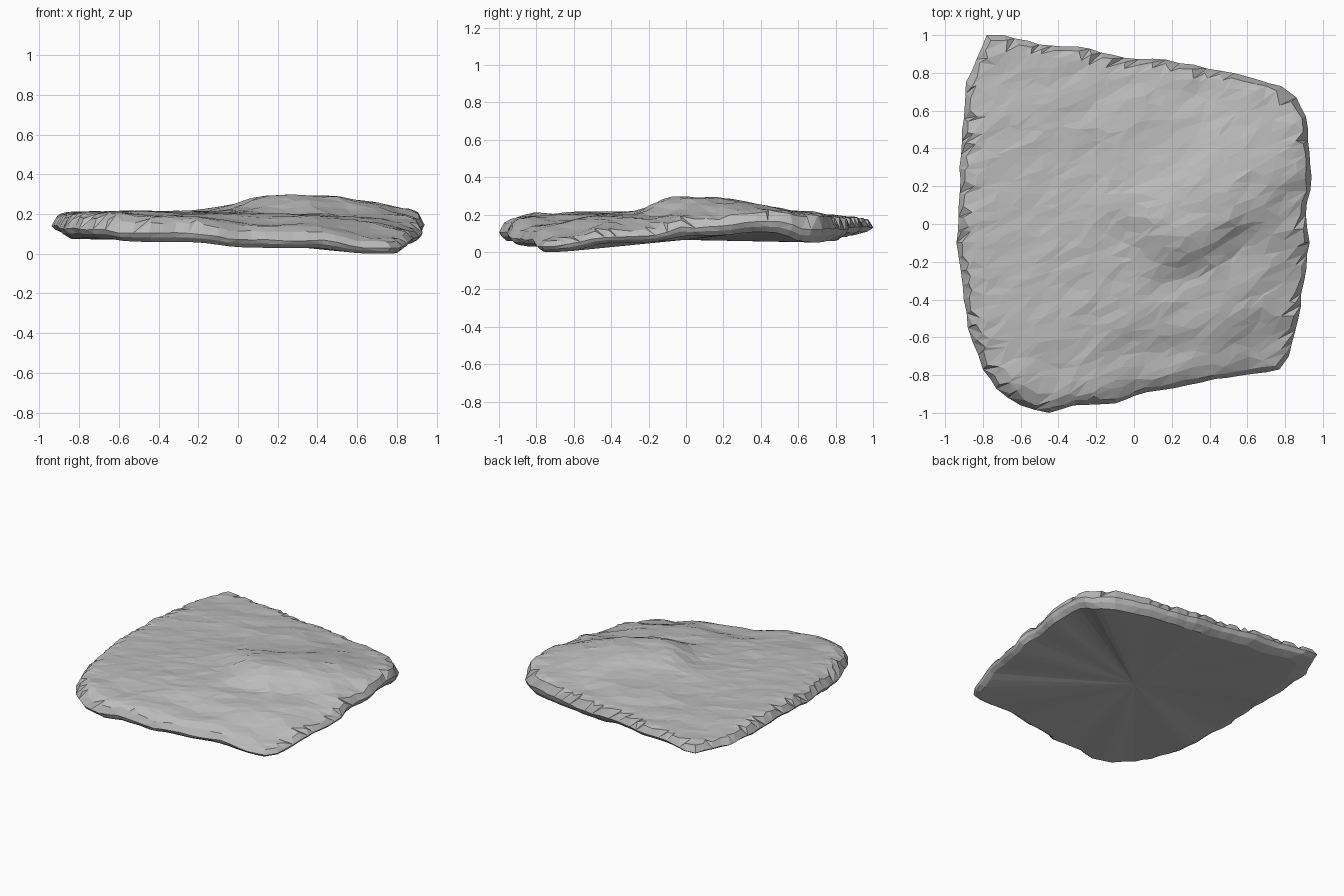
import bpy
import bmesh
import random
from math import radians, sqrt
from mathutils import Vector, Matrix, geometry, noise

random.seed(4)
cube = bpy.data.objects.get("Cube")
if cube:
    bpy.data.objects.remove(cube)

# Plan outline of the slab
OUTLINE = [(-.78, 1), (-.69, 1), (-.5, .95), (-.3, .94), (-.05, .88), (.17, .87),
           (.6, .78), (.78, .73), (.86, .67), (.91, .57), (.94, .25), (.91, .05),
           (.93, -.1), (.87, -.5), (.82, -.7), (.77, -.77), (.43, -.82), (0, -.91),
           (-.1, -.95), (-.32, -.96), (-.45, -1), (-.6, -.96), (-.73, -.87),
           (-.8, -.77), (-.88, -.55), (-.94, -.1), (-.91, .5), (-.89, .75)]
# Height samples: x, y, top, underside
SAMPLES = [(-.8, .95, .18, .09), (-.2, .9, .19, .08), (.3, .82, .19, .06),
           (.8, .7, .2, .05), (.9, .42, .23, .11), (.9, .1, .19, .09),
           (.88, -.3, .13, .05), (.76, -.75, .08, 0), (.2, -.85, .14, .03),
           (-.45, -.95, .19, .06), (-.75, -.8, .21, .08), (-.9, 0, .21, .1),
           (-.5, -.4, .215, .06), (-.4, .4, .2, .06), (.25, -.04, .3, .06),
           (.45, .1, .3, .06), (.65, .22, .265, .06), (.3, -.35, .195, .06),
           (.62, -.2, .18, .06), (.1, .5, .225, .06), (-.1, -.25, .21, .06)]
GRAIN = Matrix.Rotation(radians(-28), 2)


def heights(p):
    """Blend the top and underside heights around a plan position."""
    top = low = total = 0
    for x, y, t, b in SAMPLES:
        w = 1 / ((p.x - x) ** 2 + (p.y - y) ** 2 + .015) ** 2
        top, low, total = top + w * t, low + w * b, total + w
    return top / total, low / total


def to_grain(p):
    q = GRAIN @ p
    return Vector((q.x, q.y * 2))


def from_grain(q):
    return GRAIN.transposed() @ Vector((q.x, q.y / 2))


def edge_distance(p, loop):
    best = 9
    for a, b in zip(loop, loop[1:] + loop[:1]):
        t = max(0, min(1, (p - a).dot(b - a) / (b - a).length_squared))
        best = min(best, (p - a.lerp(b, t)).length)
    return best


# Subdivided, slightly chipped outline
corners = [Vector(c) for c in OUTLINE]
rim = []
for a, b in zip(corners, corners[1:] + corners[:1]):
    steps = max(1, round((b - a).length / .07))
    for i in range(steps):
        chip = Vector((random.uniform(-1, 1), random.uniform(-1, 1))) * .005
        rim.append(a.lerp(b, i / steps) + (chip if i else Vector((0, 0))))

# Shoulder ring, then scattered points stretched along the grain of the stone
points = [to_grain(p) for p in rim]
points += [to_grain(p * random.uniform(.965, .98)) for p in rim]
SPACING = .09
for i in range(-21, 22):
    for j in range(-34, 35):
        q = Vector((i + random.uniform(-.4, .4), j + random.uniform(-.4, .4))) * SPACING
        if edge_distance(from_grain(q), rim) > .045:
            points.append(q)
verts, edges, faces, *rest = geometry.delaunay_2d_cdt(
    points, [], [list(range(len(rim)))], 1, 1e-5)

# Top surface with a rounded shoulder, broader at the front, and rough grain
bm = bmesh.new()
made = []
for q in verts:
    p = from_grain(q)
    top, low = heights(p)
    middle = low + (top - low) * (.42 + .08 * p.y)
    d = min(1, edge_distance(p, rim) / (.085 - .045 * p.y))
    round_off = sqrt(max(0, 1 - (1 - d) ** 2))
    rough = noise.noise(Vector((q.x * 5, q.y * 5, 0))) * .009 + random.uniform(-.003, .003)
    made.append(bm.verts.new((p.x, p.y, middle + (top - middle) * round_off + rough)))
for f in faces:
    bm.faces.new([made[i] for i in f])
bmesh.ops.delete(bm, geom=[v for v in bm.verts if not v.link_faces], context='VERTS')

# Rough flanks that step in towards the underside, most at the back right corner
for inset, drop in ((.012, .5), (.03, 1)):
    border = [e for e in bm.edges if e.is_boundary]
    grown = bmesh.ops.extrude_edge_only(bm, edges=border)["geom"]
    for v in [g for g in grown if isinstance(g, bmesh.types.BMVert)]:
        low = heights(v.co)[1]
        pull = inset * (1 + max(0, v.co.y - v.co.x))
        v.co.x *= 1 - pull + random.uniform(-.004, .004)
        v.co.y *= 1 - pull + random.uniform(-.004, .004)
        v.co.z += (low - v.co.z) * drop

# Plain underside closed to a single middle point
border = [e for e in bm.edges if e.is_boundary]
cap = bmesh.ops.holes_fill(bm, edges=border, sides=0)["faces"]
hub = bmesh.ops.poke(bm, faces=cap)["verts"]
for v in hub:
    v.co.z = .065
bmesh.ops.triangulate(bm, faces=bm.faces[:])
bmesh.ops.recalc_face_normals(bm, faces=bm.faces[:])
floor = min(v.co.z for v in bm.verts)
bmesh.ops.translate(bm, verts=bm.verts[:], vec=(0, 0, -floor))

mesh = bpy.data.meshes.new("stone_slab")
bm.to_mesh(mesh)
bm.free()
slab = bpy.data.objects.new("stone_slab", mesh)
bpy.context.collection.objects.link(slab)

# Plain grey stone
stone = bpy.data.materials.new("grey_stone")
stone.use_nodes = True
grey = (.5, .5, .5, 1)
stone.diffuse_color = grey
stone.node_tree.nodes["Principled BSDF"].inputs["Base Color"].default_value = grey
mesh.materials.append(stone)
